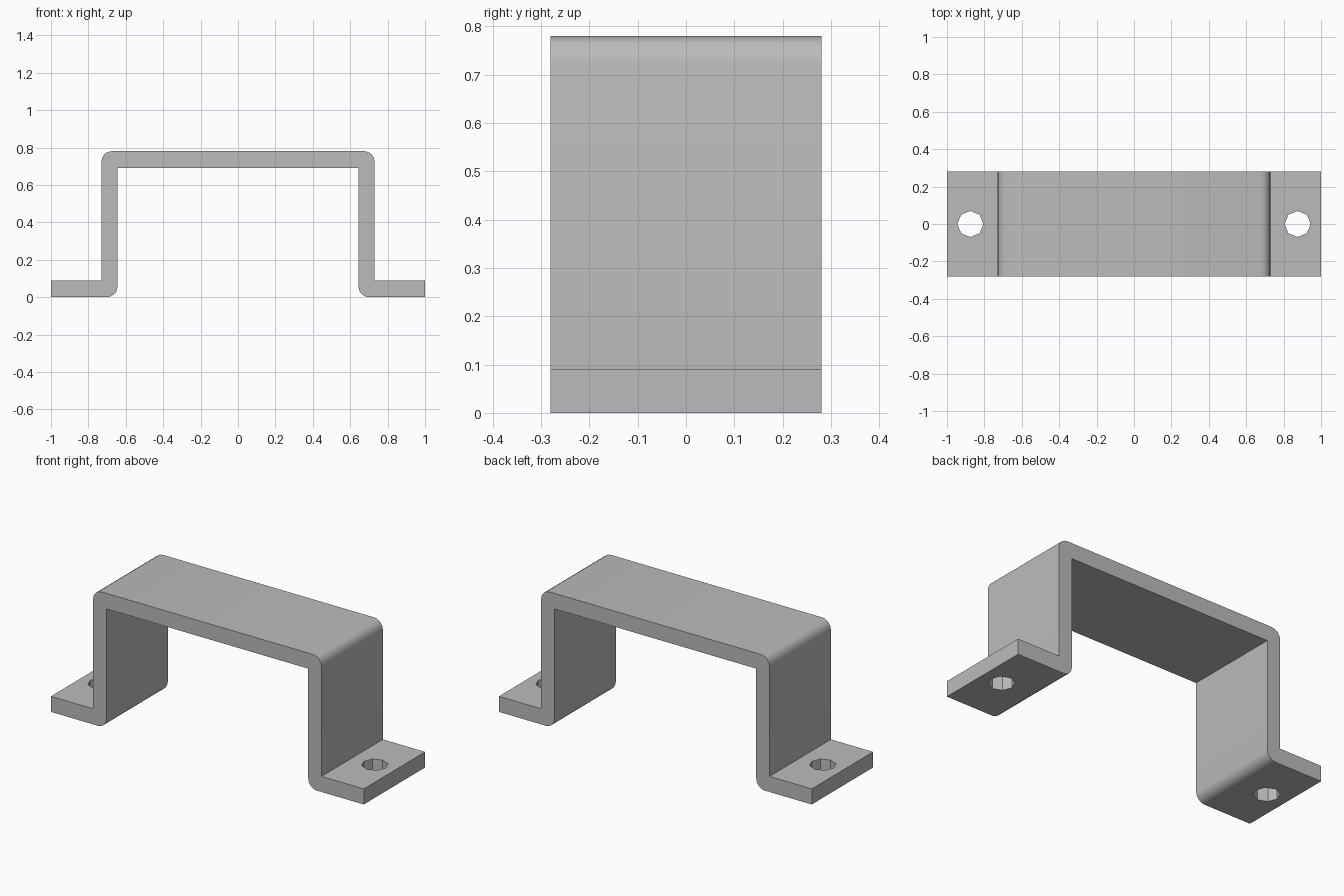
import bpy, bmesh, math

cube = bpy.data.objects.get("Cube")
if cube:
    bpy.data.objects.remove(cube, do_unlink=True)

# Bracket dimensions
HALF_DEPTH = 0.28
HEIGHT = 0.78
SHEET = 0.09
OUTER, INNER = 0.73, 0.645
BEND = 0.055
BEND_STEPS = 4
HOLE_X, HOLE_R = 0.875, 0.07

# Single plain metal colour
metal = bpy.data.materials.new("grey metal")
metal.use_nodes = True
GREY = (0.5, 0.5, 0.5, 1)
metal.diffuse_color = GREY
metal.node_tree.nodes["Principled BSDF"].inputs["Base Color"].default_value = GREY


def bend(cx, cz, start, end):
    """Points of a rounded outer bend around a centre, angles in degrees."""
    points = []
    for i in range(BEND_STEPS + 1):
        a = math.radians(start + (end - start) * i / BEND_STEPS)
        points.append((cx + BEND * math.cos(a), cz + BEND * math.sin(a)))
    return points


def add_object(name, bm):
    bmesh.ops.recalc_face_normals(bm, faces=bm.faces)
    mesh = bpy.data.meshes.new(name)
    bm.to_mesh(mesh)
    bm.free()
    obj = bpy.data.objects.new(name, mesh)
    bpy.context.collection.objects.link(obj)
    return obj


# Right half of the bent strip outline, mirrored to complete the loop
half = [(0, HEIGHT)]
half += bend(OUTER - BEND, HEIGHT - BEND, 90, 0)
half += [(OUTER, SHEET), (1, SHEET), (1, 0)]
half += bend(INNER + BEND, BEND, 270, 180)
half += [(INNER, HEIGHT - SHEET), (0, HEIGHT - SHEET)]
outline = half + [(-x, z) for x, z in reversed(half[1:-1])]

bm = bmesh.new()
face = bm.faces.new([bm.verts.new((x, -HALF_DEPTH, z)) for x, z in outline])
extruded = bmesh.ops.extrude_face_region(bm, geom=[face], use_keep_orig=True)
back = [v for v in extruded["geom"] if isinstance(v, bmesh.types.BMVert)]
bmesh.ops.translate(bm, verts=back, vec=(0, 2 * HALF_DEPTH, 0))
bracket = add_object("mounting_bracket", bm)
bracket.data.materials.append(metal)

# Screw holes, one through each foot
for side, label in ((1, "left"), (-1, "right")):
    bm = bmesh.new()
    bmesh.ops.create_cone(bm, cap_ends=True, segments=8, radius1=HOLE_R,
                          radius2=HOLE_R, depth=SHEET * 3)
    bmesh.ops.translate(bm, verts=bm.verts, vec=(side * HOLE_X, 0, SHEET / 2))
    cutter = add_object(label + "_hole_cutter", bm)
    cutter.data.materials.append(metal)
    cut = bracket.modifiers.new(label + "_screw_hole", "BOOLEAN")
    cut.operation = "DIFFERENCE"
    cut.solver = "EXACT"
    cut.object = cutter
    bpy.context.view_layer.objects.active = bracket
    bpy.ops.object.modifier_apply(modifier=cut.name)
    bpy.data.objects.remove(cutter, do_unlink=True)

# Smooth the bends, keep the folds and holes crisp
bpy.ops.object.select_all(action="DESELECT")
bracket.select_set(True)
bpy.context.view_layer.objects.active = bracket
bpy.ops.object.shade_smooth_by_angle(angle=math.radians(30))
